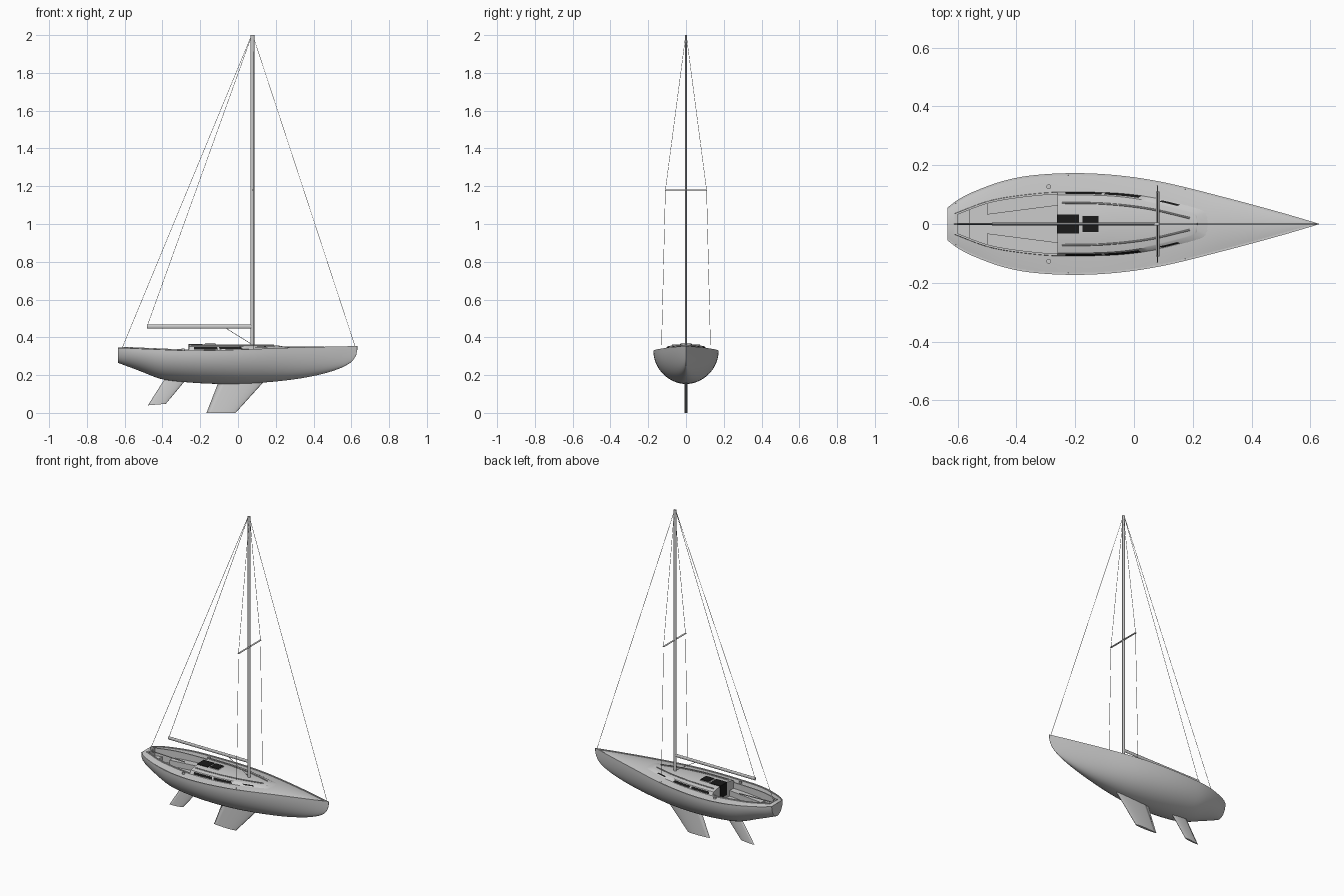
import bpy, bmesh, math
from mathutils import Vector

if "Cube" in bpy.data.objects:
    bpy.data.objects.remove(bpy.data.objects["Cube"])

BLACK = bpy.data.materials.new("dark_glass")
BLACK.diffuse_color = (0.01, 0.01, 0.01, 1)
BLACK.use_nodes = True
BLACK.node_tree.nodes["Principled BSDF"].inputs["Base Color"].default_value = BLACK.diffuse_color


def curve(pts):
    """Smooth interpolation y(x) through a few (x, y) points."""
    def f(x):
        x = min(max(x, pts[0][0]), pts[-1][0])
        i = max(k for k in range(len(pts) - 1) if pts[k][0] <= x)
        slope = lambda a, b: (pts[b][1] - pts[a][1]) / (pts[b][0] - pts[a][0])
        m = lambda k: slope(max(k - 1, 0), min(k + 1, len(pts) - 1))
        h = pts[i + 1][0] - pts[i][0]
        t = (x - pts[i][0]) / h
        return ((2*t**3 - 3*t*t + 1) * pts[i][1] + (t**3 - 2*t*t + t) * h * m(i)
                + (3*t*t - 2*t**3) * pts[i + 1][1] + (t**3 - t*t) * h * m(i + 1))
    return f


def span(a, b, n):
    return [a + (b - a) * i / n for i in range(n + 1)]


def finish(name, me, mat=None, mirror=False, angle=35):
    me.shade_smooth()
    me.set_sharp_from_angle(angle=math.radians(angle))
    ob = bpy.data.objects.new(name, me)
    bpy.context.collection.objects.link(ob)
    if mat:
        me.materials.append(mat)
    if mirror:
        mod = ob.modifiers.new("mirror", 'MIRROR')
        mod.use_axis = (False, True, False)
        mod.merge_threshold = 0.0002
    return ob


def loft(name, blocks, mat=None, mirror=True):
    """Skin each block of point rows; all blocks join in one object."""
    bm = bmesh.new()
    for rows in blocks:
        g = [[bm.verts.new(p) for p in r] for r in rows]
        for a, b in zip(g, g[1:]):
            for j in range(len(a) - 1):
                bm.faces.new((a[j], a[j + 1], b[j + 1], b[j]))
    bmesh.ops.remove_doubles(bm, verts=bm.verts, dist=0.00005)
    bmesh.ops.dissolve_degenerate(bm, edges=bm.edges, dist=0.00005)
    me = bpy.data.meshes.new(name)
    bm.to_mesh(me)
    bm.free()
    return finish(name, me, mat, mirror)


def tube(name, pts, r, mirror=False):
    cu = bpy.data.curves.new(name, 'CURVE')
    cu.dimensions, cu.bevel_depth, cu.bevel_resolution, cu.use_fill_caps = '3D', r, 1, True
    sp = cu.splines.new('POLY')
    sp.points.add(len(pts) - 1)
    for p, co in zip(sp.points, pts):
        p.co = (*co, 1)
    tmp = bpy.data.objects.new("tmp", cu)
    me = bpy.data.meshes.new_from_object(tmp)
    bpy.data.objects.remove(tmp)
    return finish(name, me, None, mirror, 60)


def rod(name, a, b, rx, ry, mirror=False, n=16):
    a, b = Vector(a), Vector(b)
    bm = bmesh.new()
    bmesh.ops.create_cone(bm, cap_ends=True, segments=n, radius1=1, radius2=1, depth=1)
    rot = Vector((0, 0, 1)).rotation_difference(b - a)
    for v in bm.verts:
        v.co = rot @ Vector((v.co.x * rx, v.co.y * ry, v.co.z * (b - a).length)) + (a + b) / 2
    me = bpy.data.meshes.new(name)
    bm.to_mesh(me)
    bm.free()
    return finish(name, me, None, mirror)


def box(name, lo, hi, mat=None):
    bm = bmesh.new()
    bmesh.ops.create_cube(bm, size=1)
    for v in bm.verts:
        v.co = [l + (h - l) * (c + 0.5) for l, h, c in zip(lo, hi, v.co)]
    me = bpy.data.meshes.new(name)
    bm.to_mesh(me)
    bm.free()
    return finish(name, me, mat)


# Hull lines: deck half-width, sheer height, underside profile, cabin/coaming half-width
width = curve([(-.635, .055), (-.6, .082), (-.55, .108), (-.45, .145), (-.35, .165), (-.2, .173),
               (-.05, .165), (.1, .142), (.3, .093), (.5, .039), (.632, .0)])
sheer = curve([(-.635, .345), (-.45, .337), (-.25, .33), (0, .335), (.3, .346), (.632, .354)])
under = curve([(-.635, .265), (-.52, .222), (-.42, .183), (-.35, .17), (-.2, .157), (-.05, .153),
               (.1, .158), (.3, .178), (.45, .207), (.55, .24), (.6, .27), (.625, .305), (.632, .335)])
cabin = curve([(-.61, .036), (-.5, .077), (-.4, .096), (-.26, .109), (-.1, .108), (0, .101),
               (.1, .085), (.2, .062), (.235, .053), (.26, .046)])


def deck_z(x, y):
    w = max(width(x), .001)
    return sheer(x) - .006 + .012 * (1 - min(abs(y) / w, 1) ** 2) * min(1, w / .1)


# Hull shell with transom and toe rail
def hull_row(x):
    w, s, k = width(x), sheer(x), under(x)
    row = [(x, w * math.sin(t), s - (s - k) * math.cos(t)) for t in span(0, math.pi / 2, 14)]
    wi = max(w - .007, 0)
    return row + [(x, wi, s), (x, wi, deck_z(x, w))]


xs = span(-.635, .59, 44) + [.6, .61, .617, .622, .626, .629, .632]
first = hull_row(xs[0])
top = sheer(-.635)
transom = [[(x, 0, min(z, top)) for x, y, z in first], first]
loft("hull", [transom, [hull_row(x) for x in xs]])


# Deck: full-width ends, side strips beside the cockpit
def deck_row(x, inner):
    w = max(width(x) - .007, 0)
    return [(x, y, deck_z(x, y)) for y in span(w, min(inner, w), 6)]


loft("deck", [[deck_row(x, 0) for x in span(-.635, -.61, 2)],
              [deck_row(x, cabin(x)) for x in span(-.61, -.26, 16)],
              [deck_row(x, 0) for x in span(-.26, .632, 36)]])


# Cockpit: coaming, seats, footwell, aft locker and cabin bulkhead
def well(x, s, seat=.30, floor=.265):
    c = cabin(x)
    t = sheer(x) + .006
    return [(x, c, deck_z(x, c) - .002), (x, c - .001, t), (x, c - .008, t),
            (x, c - .008, seat), (x, s, seat), (x, s, floor), (x, 0, floor)]


def roof_z(x, y, edge):
    return .352 + .002 * (x + .26) + .011 * (1 - (y / edge) ** 2 if edge > 0 else 1) * (1 - .8 * max(x + .1, 0) / .36)


aft = well(-.61, 0)
rim = sheer(-.61) + .006
rows = [[(x, y, deck_z(x, y) - .002) for x, y, z in aft], [(x, y, rim) for x, y, z in aft],
        [(-.6, y, min(z, rim) if i < 1 else rim) for i, (x, y, z) in enumerate(well(-.6, 0))]]
rows += [well(x, 0) for x in span(-.6, -.56, 3)]
rows += [well(x, cabin(x) - .008) for x in span(-.56, -.5, 3)]
rows += [well(x, .032 + (x + .5) / .24 * .031) for x in span(-.5, -.26, 12)]
rows.append([(-.26, min(y, .097), roof_z(-.26, min(y, .097), .097)) for x, y, z in rows[-1]])
loft("cockpit", [rows])


# Coachroof with raked, rounded front
def side(x, f, off=0):
    c = cabin(x)
    xt = -.26 + (x + .26) * .475 / .52
    e = c - .011
    a, b = Vector((x, c, deck_z(x, c) - .002)), Vector((xt, e, roof_z(xt, e, e)))
    return a.lerp(b, f) + Vector((0, off, off * .5))


def roof_row(x, c=None):
    c = cabin(x) if c is None else c
    xt = -.26 + (x + .26) * .475 / .52
    e = max(c - .011, 0)
    lip = max(e - .004, 0)
    zt = roof_z(xt, e, e) if e else roof_z(xt, 0, .03)
    return ([(x, c, deck_z(x, c) - .002), (xt, e, zt)]
            + [(xt, y, roof_z(xt, y, max(e, .001))) for y in span(lip, 0, 6)])


loft("coachroof", [[roof_row(x) for x in span(-.26, .235, 24)]
                   + [roof_row(.25, .047), roof_row(.258, .04), roof_row(.26, .032), roof_row(.2601, 0)]])

# Side windows, long pairs and small forward ones
for i, (a, b) in enumerate([(-.235, -.105), (-.095, .03), (.105, .17)]):
    lo, hi = (.22, .82) if i < 2 else (.4, .75)
    loft(f"side_window_{i + 1}", [[[side(x + .006 * f, f, .0015) for f in (lo, hi)] for x in span(a, b, 8)]], BLACK)

# Companionway door, sliding hatch and skylight
box("companionway_door", (-.2625, -.032, .285), (-.259, .032, .363), BLACK)
box("sliding_hatch", (-.262, -.033, .355), (-.187, .033, .3655), BLACK)
box("skylight_frame", (-.178, -.03, .355), (-.117, .03, .3655))
box("skylight_glass", (-.175, -.028, .36), (-.12, .028, .3685), BLACK)

# Handrails on the roof and winches on the side decks
rail = curve([(-.245, .072), (-.1, .069), (.05, .052), (.19, .02)])
tube("handrail", [(x, rail(x), roof_z(x, rail(x), cabin(x) - .011) + .002) for x in span(-.245, .19, 14)], .003, True)
rod("winch", (-.29, .127, .325), (-.29, .127, .341), .008, .008, True)
rod("tiller", (-.63, 0, .343), (-.37, 0, .335), .003, .003)


# Keel and rudder blades
def foil(name, root, tip, thick):
    def row(te, le, k):
        return [Vector(te).lerp(Vector(le), u) + Vector((0, k * thick * 2.6 * u ** .8 * (1 - u) ** .5 * .9, 0))
                for u in (0, .15, .3, .45, .6, .75, .87, .95, .985, 1)]
    loft(name, [[row(*root, 1), row(*tip, 1), row(*tip, 0)]])


foil("keel", ((-.095, 0, .185), (.155, 0, .185)), ((-.167, 0, 0), (-.013, 0, 0)), .008)
foil("rudder", ((-.375, 0, .2), (-.255, 0, .2)), ((-.477, 0, .04), (-.382, 0, .048)), .006)

# Spars
rod("mast", (.077, 0, .35), (.077, 0, 2), .01, .006)
rod("boom", (-.483, 0, .457), (.07, 0, .457), .01, .005)
rod("spreader", (.08, 0, 1.18), (.08, .11, 1.18), .006, .003, True)

# Standing and running rigging
R = .0012
tube("forestay", [(.08, 0, 1.995), (.62, 0, .352)], R)
tube("backstay", [(.07, 0, 1.995), (-.615, 0, .34)], R)
tube("topping_lift", [(.07, 0, 1.99), (-.48, 0, .462)], R)
tube("boom_vang", [(-.07, 0, .452), (.07, 0, .365)], .0016)
tube("shroud", [(.08, .003, 1.99), (.08, .109, 1.18), (.08, .13, .335)], R, True)
